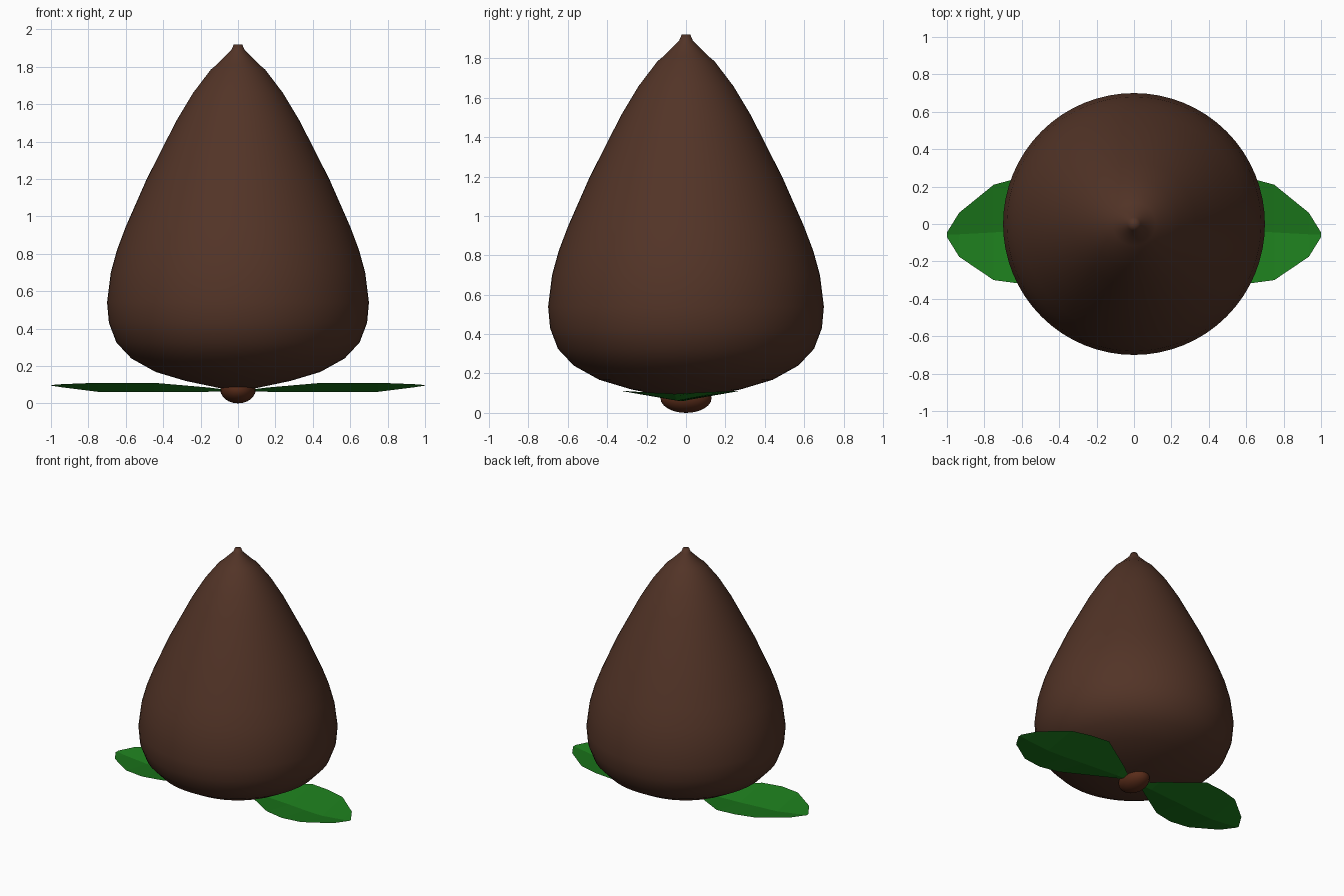
import bpy, bmesh, math

if "Cube" in bpy.data.objects:
    bpy.data.objects.remove(bpy.data.objects["Cube"])


def material(name, color):
    m = bpy.data.materials.new(name)
    m.diffuse_color = (*color, 1)
    m.use_nodes = True
    m.node_tree.nodes["Principled BSDF"].inputs["Base Color"].default_value = m.diffuse_color
    return m


def make_object(name, bm, mat, smooth):
    bmesh.ops.recalc_face_normals(bm, faces=bm.faces)
    for f in bm.faces:
        f.smooth = smooth
    me = bpy.data.meshes.new(name)
    bm.to_mesh(me)
    bm.free()
    me.materials.append(mat)
    ob = bpy.data.objects.new(name, me)
    bpy.context.collection.objects.link(ob)
    return ob


brown = material("body_brown", (0.085, 0.034, 0.02))
rust = material("nub_brown", (0.1, 0.025, 0.01))
green = material("leaf_green", (0.012, 0.2, 0.012))

# Teardrop body: spun profile (radius, height)
profile = [(0, 0.075), (0.09, 0.08), (0.28, 0.12), (0.44, 0.168), (0.57, 0.24),
           (0.65, 0.325), (0.69, 0.43), (0.70, 0.54), (0.68, 0.70), (0.647, 0.82),
           (0.60, 0.945), (0.49, 1.195), (0.33, 1.51), (0.24, 1.66), (0.145, 1.785),
           (0.115, 1.81), (0.035, 1.89), (0.022, 1.92), (0, 1.92)]
bm = bmesh.new()
verts = [bm.verts.new((r, 0, z)) for r, z in profile]
edges = [bm.edges.new(p) for p in zip(verts, verts[1:])]
bmesh.ops.spin(bm, geom=verts + edges, cent=(0, 0, 0), axis=(0, 0, 1),
               angle=math.tau, steps=64, use_merge=True)
bmesh.ops.remove_doubles(bm, verts=bm.verts, dist=0.0005)
make_object("body", bm, brown, True)

# Small flattened nub underneath
bm = bmesh.new()
bmesh.ops.create_uvsphere(bm, u_segments=24, v_segments=12, radius=1)
bmesh.ops.scale(bm, vec=(0.095, 0.13, 0.075), verts=bm.verts)
bmesh.ops.translate(bm, vec=(0, 0, 0.075), verts=bm.verts)
make_object("nub", bm, rust, True)

# Faceted leaves: stations of x, back edge y, midrib y, front edge y, edge z, midrib z
stations = [(0.08, 0.03, 0.0, -0.03, 0.075, 0.065),
            (0.16, 0.09, 0.0, -0.09, 0.085, 0.062),
            (0.45, 0.265, -0.02, -0.29, 0.11, 0.06),
            (0.60, 0.25, -0.035, -0.32, 0.11, 0.06),
            (0.75, 0.21, -0.045, -0.30, 0.11, 0.062),
            (0.935, 0.06, -0.055, -0.175, 0.103, 0.085),
            (1.0, -0.045, -0.055, -0.07, 0.098, 0.095)]
for side, name in ((1, "right_leaf"), (-1, "left_leaf")):
    bm = bmesh.new()
    rows = [[bm.verts.new((side * x, y, z)) for y, z in ((a, ez), (b, mz), (c, ez))]
            for x, a, b, c, ez, mz in stations]
    for p, q in zip(rows, rows[1:]):
        for i in range(2):
            bm.faces.new((p[i], p[i + 1], q[i + 1], q[i]))
    make_object(name, bm, green, False)
